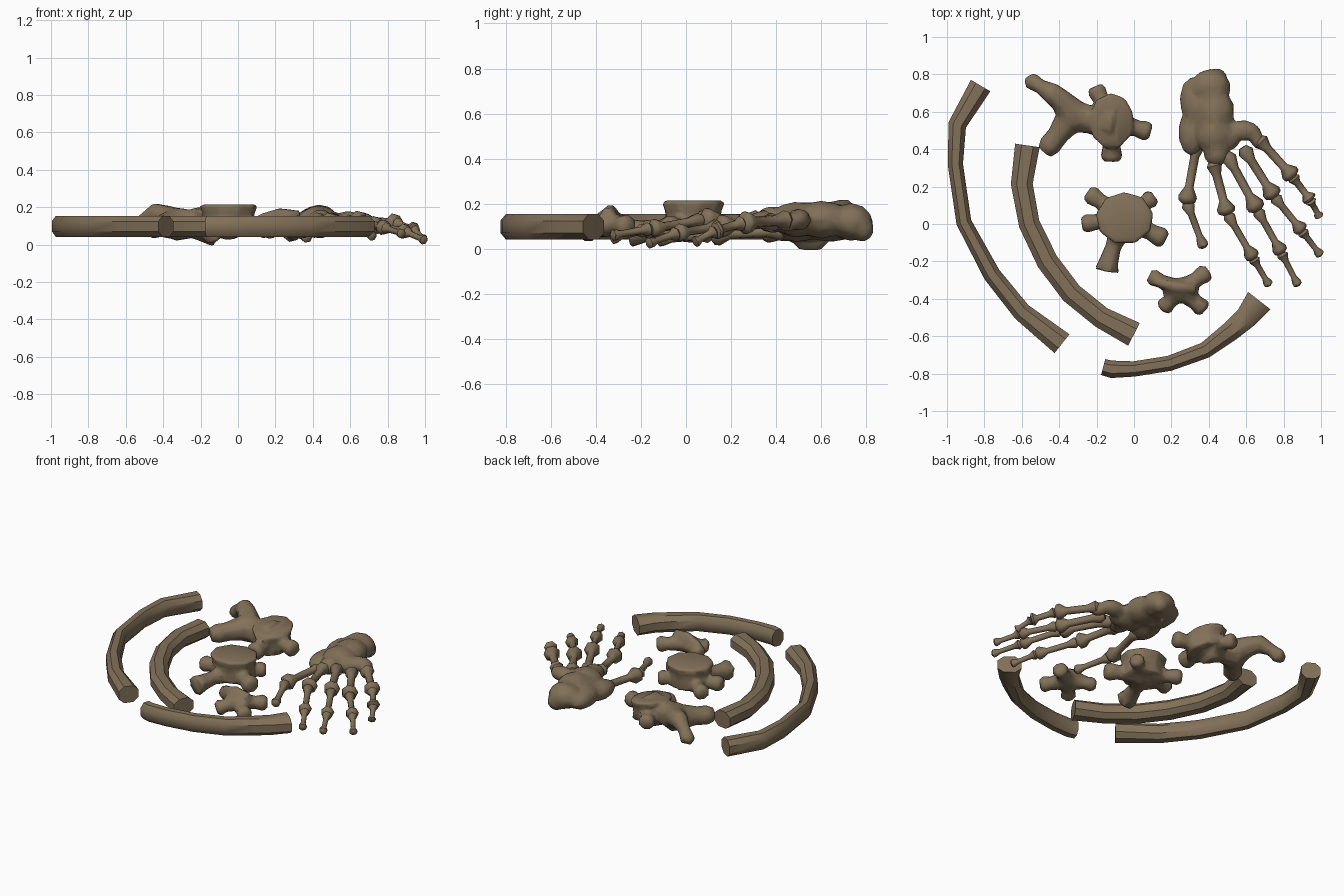
import bpy, bmesh, math
from mathutils import Vector, Matrix

if "Cube" in bpy.data.objects:
    bpy.data.objects.remove(bpy.data.objects["Cube"])

bone_mat = bpy.data.materials.new("aged bone brown")
bone_mat.diffuse_color = (0.225, 0.165, 0.10, 1)
bone_mat.use_nodes = True
bone_mat.node_tree.nodes["Principled BSDF"].inputs["Base Color"].default_value = bone_mat.diffuse_color


def tube(bm, pts, widths, heights, n=8, power=1.0):
    """Loft a closed tube; power below 1 squares the cross-section."""
    pts = [Vector(p) for p in pts]
    rings = []
    for i, p in enumerate(pts):
        t = (pts[min(i + 1, len(pts) - 1)] - pts[max(i - 1, 0)]).normalized()
        side = t.cross(Vector((0, 0, 1)))
        side = side.normalized() if side.length > 0.05 else Vector((1, 0, 0))
        up = side.cross(t).normalized()
        ring = []
        for k in range(n):
            a = 2 * math.pi * (k + 0.5) / n
            c, s = math.cos(a), math.sin(a)
            c = math.copysign(abs(c) ** power, c)
            s = math.copysign(abs(s) ** power, s)
            ring.append(bm.verts.new(p + side * c * widths[i] + up * s * heights[i]))
        rings.append(ring)
    for r0, r1 in zip(rings, rings[1:]):
        for k in range(n):
            bm.faces.new((r0[k], r0[(k + 1) % n], r1[(k + 1) % n], r1[k]))
    bm.faces.new(rings[0][::-1])
    bm.faces.new(rings[-1])


def limb(bm, pts, radii, n=8):
    tube(bm, pts, radii, radii, n)


def blob(bm, c, s, rot=0):
    m = Matrix.Translation(c) @ Matrix.Rotation(rot, 4, 'Z') @ Matrix.Diagonal((*s, 1))
    bmesh.ops.create_icosphere(bm, subdivisions=2, radius=1, matrix=m)


def disc(bm, c, rx, ry, z0, z1, tilt=(0, 0), n=9):
    """Waisted vertebral body with a flat top."""
    rings = []
    for f, q in ((0, .9), (.35, .84), (.75, .9), (.9, 1), (1, .95)):
        ring = []
        for k in range(n):
            a = 2 * math.pi * k / n + .2
            x, y = rx * q * math.cos(a), ry * q * math.sin(a)
            z = z0 + (z1 - z0) * f + x * tilt[0] + y * tilt[1]
            ring.append(bm.verts.new((c[0] + x, c[1] + y, z)))
        rings.append(ring)
    for r0, r1 in zip(rings, rings[1:]):
        for k in range(n):
            bm.faces.new((r0[k], r0[(k + 1) % n], r1[(k + 1) % n], r1[k]))
    bm.faces.new(rings[0][::-1])
    bm.faces.new(rings[-1])


def finish(bm, name, fuse=False, angle=40):
    bmesh.ops.recalc_face_normals(bm, faces=bm.faces[:])
    me = bpy.data.meshes.new(name)
    bm.to_mesh(me)
    bm.free()
    me.materials.append(bone_mat)
    ob = bpy.data.objects.new(name, me)
    bpy.context.collection.objects.link(ob)
    for p in me.polygons:
        p.use_smooth = True
    if fuse:
        r = ob.modifiers.new("fuse", 'REMESH')
        r.mode = 'VOXEL'
        r.voxel_size = 0.012
        r.use_smooth_shade = True
        s = ob.modifiers.new("soften", 'SMOOTH')
        s.iterations = 4
        d = ob.modifiers.new("facet", 'DECIMATE')
        d.ratio = 0.12
    else:
        bpy.ops.object.select_all(action='DESELECT')
        ob.select_set(True)
        bpy.context.view_layer.objects.active = ob
        bpy.ops.object.shade_smooth_by_angle(angle=math.radians(angle))
    return ob


# Three curved ribs lying flat: (x, y, half width)
ribs = {
    "outer_rib": [(-.82, .74, .062), (-.945, .53, .05), (-.955, .32, .042), (-.91, .01, .042),
                  (-.76, -.27, .048), (-.60, -.47, .052), (-.385, -.64, .066)],
    "inner_rib": [(-.57, .42, .068), (-.60, .214, .06), (-.56, 0, .058), (-.463, -.20, .06),
                  (-.335, -.37, .06), (-.174, -.50, .06), (0, -.59, .07)],
    "front_rib": [(-.165, -.765, .045), (-.12, -.777, .048), (0, -.775, .042), (.19, -.745, .042),
                  (.38, -.675, .045), (.52, -.57, .055), (.60, -.50, .062), (.67, -.41, .078)],
}
for name, pts in ribs.items():
    bm = bmesh.new()
    tube(bm, [(x, y, .098) for x, y, w in pts], [w * 1.04 for x, y, w in pts],
         [.06] * len(pts), 8, 0.85)
    finish(bm, name)

# Central vertebra: flat body with five flared processes
bm = bmesh.new()
c = Vector((-.05, .03, .10))
disc(bm, c, .16, .145, .06, .215)
for x, y, z, r in ((-.28, 0, .10, .05), (-.25, .17, .09, .05), (.11, .15, .10, .048),
                   (.17, -.085, .09, .055)):
    e = Vector((x, y, z))
    limb(bm, [c, c.lerp(e, .65), c.lerp(e, .87), e], [.07, r * .85, r * 1.1, r * .8])
limb(bm, [c, (-.11, -.12, .085), (-.135, -.2, .075), (-.145, -.25, .07)], [.08, .045, .055, .07])
finish(bm, "central_vertebra", True)

# Rear vertebra: tilted body, saddle and long side processes
bm = bmesh.new()
c = Vector((-.12, .55, .10))
disc(bm, c, .125, .155, .05, .185, (-.1, .1))
for x, y, z, r in ((-.21, .735, .09, .052), (.09, .49, .10, .055), (-.12, .335, .08, .06)):
    e = Vector((x, y, z))
    limb(bm, [c, c.lerp(e, .65), c.lerp(e, .87), e], [.07, r * .85, r * 1.05, r * .8])
limb(bm, [c, (-.24, .56, .11), (-.33, .58, .11), (-.39, .59, .11)], [.12, .08, .095, .06])
limb(bm, [(-.33, .58, .11), (-.41, .47, .10), (-.45, .42, .095), (-.48, .385, .09)],
     [.09, .06, .065, .045])
limb(bm, [(-.32, .58, .11), (-.39, .66, .15), (-.44, .70, .165), (-.50, .735, .13),
          (-.54, .76, .09), (-.58, .755, .08)], [.09, .065, .06, .04, .05, .03])
finish(bm, "rear_vertebra", True)

# Small vertebra: four processes around a raised ridge
bm = bmesh.new()
c = Vector((.25, -.355, .11))
blob(bm, c, (.10, .07, .06))
for x, y, z, r in ((.08, -.275, .11, .045), (.40, -.25, .10, .05), (.15, -.455, .07, .048),
                   (.38, -.46, .08, .05)):
    e = Vector((x, y, z))
    limb(bm, [c, c.lerp(e, .6), c.lerp(e, .85), e], [.06, r * .85, r * 1.1, r * .75])
limb(bm, [(.12, -.31, .14), (.22, -.335, .165), (.33, -.35, .16)], [.025, .032, .025])
finish(bm, "small_vertebra", True)

# Wrist: fused lumps, (centre), (half sizes), turn
bm = bmesh.new()
for p, s, a in (((.41, .73, .12), (.11, .10, .085), 0), ((.33, .64, .10), (.085, .15, .07), .15),
                ((.43, .60, .13), (.11, .13, .085), 0), ((.31, .49, .09), (.075, .13, .06), 0),
                ((.43, .49, .13), (.11, .12, .08), 0), ((.44, .38, .13), (.07, .075, .06), 0),
                ((.50, .46, .12), (.07, .07, .06), 0), ((.59, .50, .13), (.09, .055, .05), -.1),
                ((.66, .45, .12), (.04, .06, .045), .5), ((.44, .78, .09), (.06, .055, .06), 0)):
    blob(bm, p, s, a)
finish(bm, "wrist", True)

# Fingers: joint positions; each bone is a thin shaft with knobbed ends
fingers = {
    "thumb": [(.34, .45, .08), (.28, .12, .065), (.37, -.12, .04)],
    "index_finger": [(.42, .34, .13), (.495, .06, .12), (.635, -.18, .085), (.72, -.325, .045)],
    "middle_finger": [(.49, .38, .13), (.655, .08, .13), (.785, -.15, .09), (.875, -.325, .06)],
    "ring_finger": [(.58, .41, .12), (.745, .15, .10), (.895, -.035, .07), (.995, -.165, .025)],
    "little_finger": [(.66, .46, .13), (.845, .255, .115), (.94, .13, .08), (.99, .04, .03)],
}
for name, joints in fingers.items():
    bm = bmesh.new()
    for i, (a, b) in enumerate(zip(joints, joints[1:])):
        a, b = Vector(a), Vector(b)
        last = i == len(joints) - 2
        k = (1, .8, .68)[i]
        radii = [.022, .042, .024, .023, .05, .046, .022]
        if last:
            radii = [.025, .045, .024, .022, .036, .036, .015]
        steps = (0, .1, .28, .76, .92, .99, 1.04)
        limb(bm, [a.lerp(b, f) for f in steps], [r * k * 1.05 for r in radii], 7)
    finish(bm, name, angle=50)
